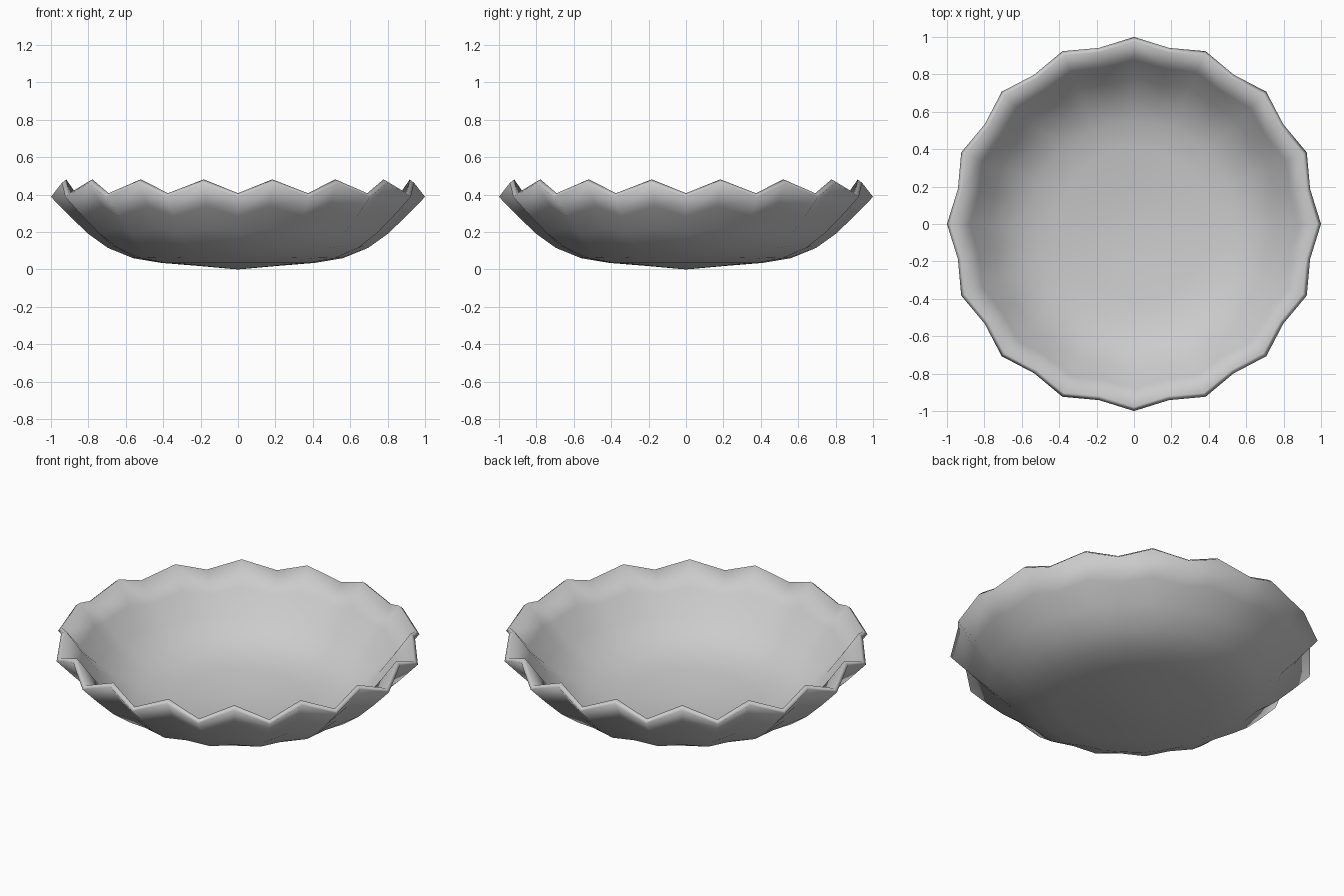
import bpy, bmesh, math

if "Cube" in bpy.data.objects:
    bpy.data.objects.remove(bpy.data.objects["Cube"])

SEG = 32  # 16 outward lobes alternating with 16 raised folds
# outer profile: radius, height, radius pull-in and lift of the folds
PROFILE = [(0.20, 0.018, 0.0, 0.0), (0.41, 0.035, 0.0, 0.0),
           (0.56, 0.06, 0.002, 0.002), (0.695, 0.115, 0.008, 0.012),
           (0.80, 0.19, 0.018, 0.030), (0.90, 0.285, 0.029, 0.052),
           (1.0, 0.388, 0.040, 0.075)]

bm = bmesh.new()
center = bm.verts.new((0, 0, 0))
rings = []
for r, z, pull, lift in PROFILE:
    ring = []
    for i in range(SEG):
        a = 2 * math.pi * i / SEG
        fold = i % 2
        rr = r - pull * fold
        ring.append(bm.verts.new((rr * math.cos(a), rr * math.sin(a), z + lift * fold)))
    rings.append(ring)

# faces wound so that normals point outward / down
for i in range(SEG):
    j = (i + 1) % SEG
    bm.faces.new((center, rings[0][j], rings[0][i]))
    for lo, hi in zip(rings, rings[1:]):
        bm.faces.new((lo[i], lo[j], hi[j], hi[i]))

mesh = bpy.data.meshes.new("scalloped_bowl")
bm.to_mesh(mesh)
bm.free()
for p in mesh.polygons:
    p.use_smooth = True
bowl = bpy.data.objects.new("scalloped_bowl", mesh)
bpy.context.collection.objects.link(bowl)

# wall thickness, added inward
wall = bowl.modifiers.new("wall", 'SOLIDIFY')
wall.thickness = 0.03
wall.offset = -1
